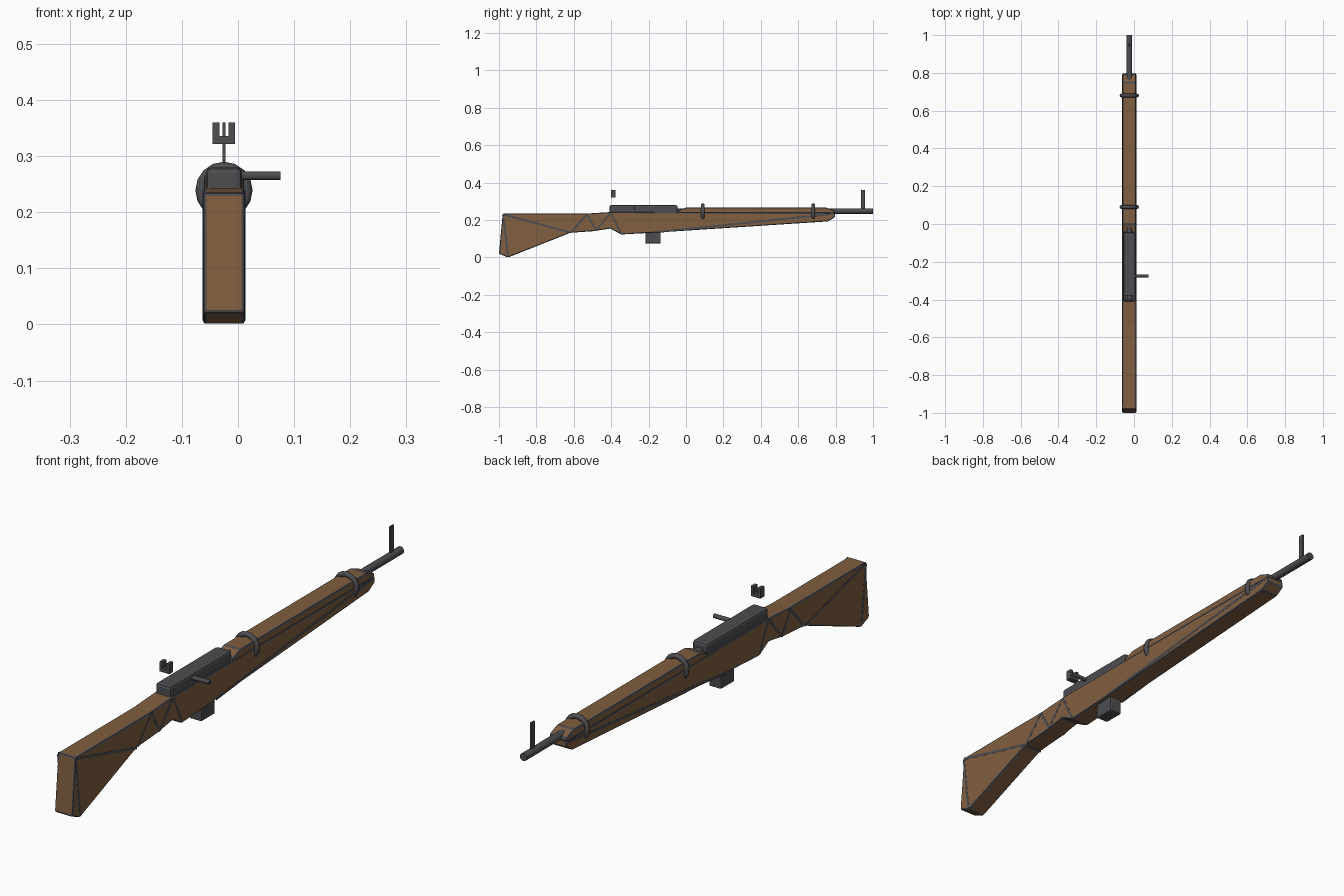
import bpy, bmesh, math
from mathutils import Vector

if "Cube" in bpy.data.objects:
    bpy.data.objects.remove(bpy.data.objects["Cube"])

CX = -0.025  # centre plane of the rifle


def material(name, rgb):
    m = bpy.data.materials.new(name)
    m.diffuse_color = (*rgb, 1)
    m.use_nodes = True
    m.node_tree.nodes["Principled BSDF"].inputs["Base Color"].default_value = m.diffuse_color
    return m


WOOD = material("walnut wood", (0.22, 0.112, 0.05))
METAL = material("dark steel", (0.075, 0.075, 0.083))


def make(name, bm, mats, bevel=0, segments=2, edge_mat=-1):
    bmesh.ops.recalc_face_normals(bm, faces=bm.faces)
    me = bpy.data.meshes.new(name)
    bm.to_mesh(me)
    bm.free()
    for m in mats:
        me.materials.append(m)
    ob = bpy.data.objects.new(name, me)
    bpy.context.collection.objects.link(ob)
    if bevel:
        mod = ob.modifiers.new("bevel", 'BEVEL')
        mod.width = bevel
        mod.segments = segments
        mod.limit_method = 'ANGLE'
        mod.angle_limit = math.radians(8)
        mod.material = edge_mat
    return ob


def extruded(name, pts, half, mats, bevel):
    """Side profile (y, z) extruded across x."""
    bm = bmesh.new()
    f = bm.faces.new([bm.verts.new((CX - half, y, z)) for y, z in pts])
    r = bmesh.ops.extrude_face_region(bm, geom=[f])
    bmesh.ops.translate(bm, vec=(2 * half, 0, 0),
                        verts=[v for v in r["geom"] if isinstance(v, bmesh.types.BMVert)])
    return make(name, bm, mats, bevel, 2, 1)


def add_box(bm, lo, hi):
    r = bmesh.ops.create_cube(bm, size=1)
    lo, hi = Vector(lo), Vector(hi)
    for v in r["verts"]:
        v.co = (lo + hi) / 2 + Vector(a * b for a, b in zip(v.co, hi - lo))


def box(name, lo, hi, bevel=0):
    bm = bmesh.new()
    add_box(bm, lo, hi)
    return make(name, bm, [METAL], bevel)


def rod(name, a, b, radius, sides):
    a, b = Vector(a), Vector(b)
    bm = bmesh.new()
    r = bmesh.ops.create_cone(bm, cap_ends=True, segments=sides, radius1=radius,
                              radius2=radius, depth=(b - a).length)
    q = (b - a).to_track_quat('Z', 'Y')
    for v in r["verts"]:
        v.co = q @ v.co + (a + b) / 2
    return make(name, bm, [METAL])


# wooden stock and upper handguard
extruded("stock", [(-1.0, 0.02), (-0.952, 0.0), (-0.618, 0.132), (-0.49, 0.141),
                   (-0.404, 0.155), (-0.348, 0.123), (-0.147, 0.134), (0.76, 0.193),
                   (0.797, 0.215), (0.797, 0.238), (-0.40, 0.243), (-0.53, 0.235),
                   (-0.98, 0.235)], 0.0375, [WOOD, METAL], 0.006)
extruded("handguard", [(-0.05, 0.236), (-0.045, 0.25), (0.0, 0.267), (0.75, 0.267),
                       (0.795, 0.25), (0.795, 0.236)], 0.036, [WOOD, METAL], 0.006)

# thin steel inlay strips on both sides of the stock
bm = bmesh.new()
lines = [((-0.978, 0.228), (-0.952, 0.008)), ((-0.978, 0.23), (-0.618, 0.134)),
         ((-0.612, 0.137), (-0.53, 0.23)), ((-0.53, 0.23), (-0.48, 0.145)),
         ((-0.48, 0.147), (-0.405, 0.236)), ((-0.40, 0.236), (-0.348, 0.13)),
         ((-0.147, 0.137), (0.785, 0.233)), ((-0.395, 0.157), (-0.147, 0.139))]
for a, b in lines[:7]:
    a, b = Vector(a), Vector(b)
    n = (b - a).normalized().orthogonal() * 0.005
    for s in (-1, 1):
        quad = [a + n, b + n, b - n, a - n]
        rings = [[bm.verts.new((CX + s * h, p.x, p.y)) for p in quad] for h in (0.037, 0.038)]
        bm.faces.new(rings[1])
        for i in range(4):
            j = (i + 1) % 4
            bm.faces.new((rings[0][i], rings[0][j], rings[1][j], rings[1][i]))
make("stock_inlay_strips", bm, [METAL])

# metal action: receiver, bolt handle, magazine, barrel
box("receiver", (CX - 0.032, -0.41, 0.225), (CX + 0.032, -0.045, 0.28), 0.01)
rod("bolt_handle", (CX, -0.275, 0.265), (0.076, -0.275, 0.265), 0.008, 12)
box("magazine", (CX - 0.025, -0.217, 0.075), (CX + 0.025, -0.136, 0.18), 0.004)
rod("barrel", (CX, -0.1, 0.248), (CX, 1.0, 0.248), 0.0145, 16)

# barrel bands
for name, y in (("rear_band", 0.09), ("front_band", 0.68)):
    bpy.ops.mesh.primitive_torus_add(major_segments=16, minor_segments=8, major_radius=0.041,
                                     minor_radius=0.01, location=(CX, y, 0.239),
                                     rotation=(math.pi / 2, 0, 0))
    ob = bpy.context.object
    ob.name = name
    ob.data.materials.append(METAL)
    bpy.ops.object.shade_smooth_by_angle(angle=math.radians(50))

# sights
box("front_sight", (CX - 0.003, 0.936, 0.25), (CX + 0.003, 0.957, 0.36))
bm = bmesh.new()
add_box(bm, (CX - 0.02, -0.4, 0.322), (CX + 0.02, -0.377, 0.336))
for s in (-1, 1):
    add_box(bm, (CX + s * 0.014 - 0.006, -0.4, 0.33), (CX + s * 0.014 + 0.006, -0.377, 0.36))
make("rear_sight", bm, [METAL])
